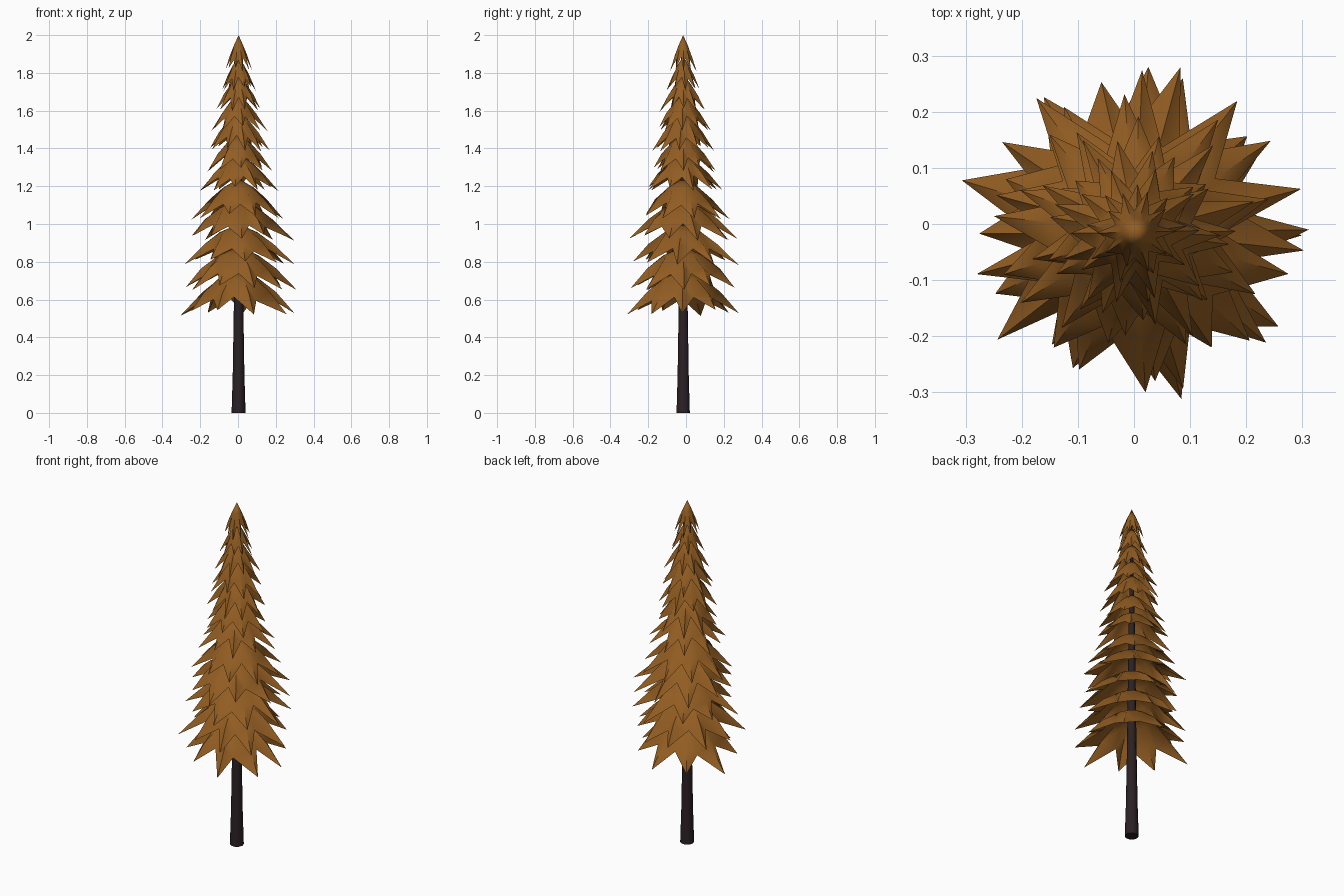
import bpy, bmesh, math, random

random.seed(11)
if "Cube" in bpy.data.objects:
    bpy.data.objects.remove(bpy.data.objects["Cube"])

CENTRE_X, CENTRE_Y = 0.003, -0.015


def material(name, colour):
    m = bpy.data.materials.new(name)
    m.use_nodes = True
    m.diffuse_color = colour
    m.node_tree.nodes["Principled BSDF"].inputs["Base Color"].default_value = colour
    return m


def finish(bm, name, mat, angle):
    mesh = bpy.data.meshes.new(name)
    bm.to_mesh(mesh)
    bm.free()
    mesh.materials.append(mat)
    obj = bpy.data.objects.new(name, mesh)
    obj.location = (CENTRE_X, CENTRE_Y, 0)
    bpy.context.collection.objects.link(obj)
    bpy.ops.object.select_all(action='DESELECT')
    obj.select_set(True)
    bpy.context.view_layer.objects.active = obj
    bpy.ops.object.shade_smooth_by_angle(angle=math.radians(angle))
    return obj


foliage = material("autumn_brown", (0.29, 0.11, 0.016, 1))
bark = material("dark_bark", (0.024, 0.015, 0.017, 1))


def point(bm, r, a, z):
    return bm.verts.new((r * math.cos(a), r * math.sin(a), z))


def branch_tier(name, top, tip, radius, spikes):
    """Open drooping skirt whose rim is cut into long, ridged, pointed spikes."""
    bm = bmesh.new()
    drop = top - tip
    steep = max(0, 1 - radius / 0.3)  # small tiers are straighter cones
    apex = bm.verts.new((0, 0, top))
    turn = random.random() * math.tau
    n = 2 * spikes
    shoulder, rim, tips = [], [], []
    for i in range(n):
        a = turn + (i + random.uniform(-0.2, 0.2)) * math.pi / spikes
        ridge = i % 2 == 0
        shoulder.append(point(bm, radius * 0.34, a, top - drop * (0.2 + 0.12 * steep)))
        if ridge:
            rim.append(point(bm, radius * 0.64, a, top - drop * (0.5 + 0.1 * steep)))
            k = random.uniform(0.84, 1.06)
            tips.append(point(bm, radius * k, a, top - drop * (0.3 + 0.7 * k)))
        else:
            r = random.uniform(0.52, 0.62)
            rim.append(point(bm, radius * r, a, top - drop * (r + 0.08)))
    for i in range(n):
        j = (i + 1) % n
        bm.faces.new((apex, shoulder[i], shoulder[j]))
        bm.faces.new((shoulder[i], rim[i], rim[j], shoulder[j]))
        tip_vert = tips[(i if i % 2 == 0 else j) // 2 % spikes]
        bm.faces.new((rim[i], tip_vert, rim[j]))
    return finish(bm, name, foliage, 60)


# Foliage tiers from bottom to top: apex height, tip height, radius
TIERS = [
    (0.76, 0.52, 0.31), (0.88, 0.65, 0.31), (1.00, 0.79, 0.29),
    (1.13, 0.92, 0.29), (1.24, 1.03, 0.24), (1.37, 1.18, 0.21),
    (1.48, 1.28, 0.18), (1.60, 1.39, 0.165), (1.69, 1.50, 0.145),
    (1.79, 1.60, 0.125), (1.89, 1.71, 0.09), (2.00, 1.81, 0.073),
]
for number, (top, tip, radius) in enumerate(TIERS):
    branch_tier(f"branch_tier_{number + 1}", top, tip, radius, 10 if number % 2 else 9)

# Tapered trunk, hidden inside the foliage at its upper end
bm = bmesh.new()
SIDES = 10
rings = []
for r, z in ((0.037, 0), (0.031, 0.2), (0.025, 0.57), (0.018, 1.2), (0.004, 1.9)):
    rings.append([point(bm, r, i * math.tau / SIDES, z) for i in range(SIDES)])
for low, high in zip(rings, rings[1:]):
    for i in range(SIDES):
        j = (i + 1) % SIDES
        bm.faces.new((low[i], low[j], high[j], high[i]))
bm.faces.new(rings[0][::-1])
bm.faces.new(rings[-1])
finish(bm, "trunk", bark, 40)
